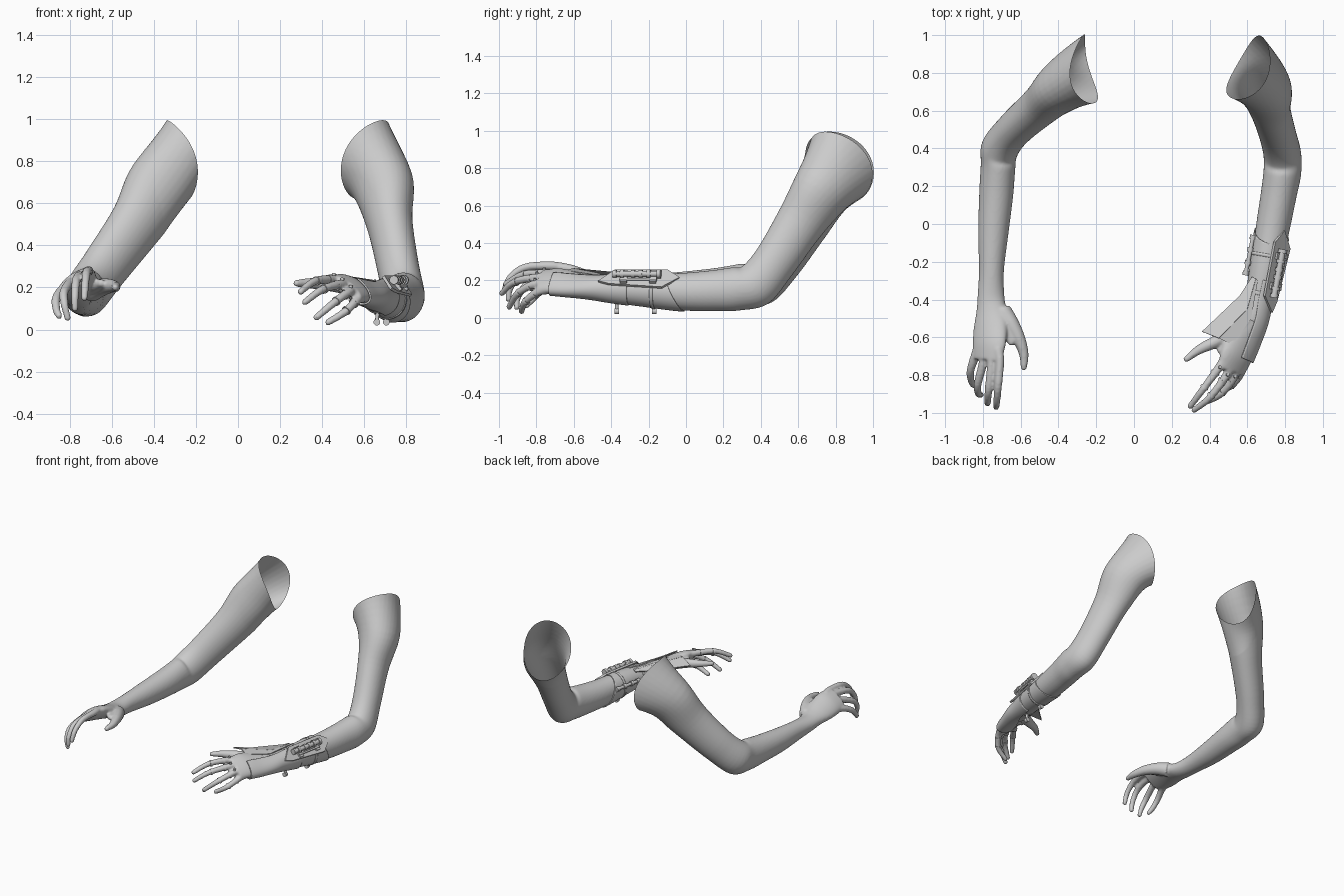
import bpy, bmesh, math
from mathutils import Vector as V

if "Cube" in bpy.data.objects:
    bpy.data.objects.remove(bpy.data.objects["Cube"])

grey = bpy.data.materials.new("plain_grey")
grey.diffuse_color = (0.6, 0.6, 0.6, 1)
grey.use_nodes = True
grey.node_tree.nodes["Principled BSDF"].inputs["Base Color"].default_value = grey.diffuse_color


def make(name, bm, smooth=True):
    bmesh.ops.recalc_face_normals(bm, faces=bm.faces[:])
    me = bpy.data.meshes.new(name)
    bm.to_mesh(me)
    bm.free()
    me.materials.append(grey)
    ob = bpy.data.objects.new(name, me)
    bpy.context.collection.objects.link(ob)
    bpy.context.view_layer.objects.active = ob
    ob.select_set(True)
    if smooth:
        bpy.ops.object.shade_smooth_by_angle(angle=math.radians(40))
    ob.select_set(False)
    return ob


def frames(rows, end=None):
    """Rows (x, y, z, half width, half height, tilt) to (centre, u, v) sections."""
    cs = [V(r[:3]) for r in rows] + ([end[0]] if end else [])
    out = []
    for i, r in enumerate(rows):
        t = (cs[min(i + 1, len(cs) - 1)] - cs[max(i - 1, 0)]).normalized()
        side = t.cross(V((0, 0, 1)))
        side = side.normalized() if side.length > 0.01 else V((1, 0, 0))
        up = side.cross(t)
        k = math.radians(r[5] if len(r) > 5 else 0)
        out.append((cs[i], (side * math.cos(k) + up * math.sin(k)) * r[3],
                    (up * math.cos(k) - side * math.sin(k)) * r[4]))
    return out + ([end] if end else [])


def refine(secs, steps=6):
    """Smooth curve through all sections."""
    out = []
    for i in range(len(secs) - 1):
        p = [secs[max(0, min(len(secs) - 1, i + k))] for k in (-1, 0, 1, 2)]
        for s in range(steps):
            t = s / steps
            out.append(tuple(0.5 * (2 * b + (c - a) * t + (2 * a - 5 * b + 4 * c - d) * t * t
                                    + (3 * b - a - 3 * c + d) * t ** 3) for a, b, c, d in zip(*p)))
    return out + [secs[-1]]


def loft(bm, secs, n=32, caps=True, lo=0.0, hi=1.0):
    full = hi - lo >= 1
    m = n if full else n + 1
    rings = []
    for c, u, v in secs:
        ang = [2 * math.pi * (lo + (hi - lo) * i / n) for i in range(m)]
        rings.append([bm.verts.new(c + u * math.cos(a) + v * math.sin(a)) for a in ang])
    for a, b in zip(rings, rings[1:]):
        for i in range(n):
            j = (i + 1) % m
            bm.faces.new((a[i], a[j], b[j], b[i]))
    if caps:
        bm.faces.new(rings[0])
        bm.faces.new(rings[-1])


def finger(bm, pts, r0, r1):
    """Tapered rounded tube along the joints."""
    k = len(pts) - 1
    rows = [(*p, r0 + (r1 - r0) * i / k, r0 + (r1 - r0) * i / k) for i, p in enumerate(pts)]
    loft(bm, refine(frames(rows), 4), 14)
    tip = bmesh.ops.create_uvsphere(bm, u_segments=12, v_segments=8, radius=r1)
    bmesh.ops.translate(bm, verts=tip["verts"], vec=V(pts[-1]))


def arm(name, rows, rim, bow, fingers, thumb, web):
    c, u, v = (V(p) for p in rim)
    n = u.cross(v).normalized()
    if n.z < 0:
        n = -n
    secs = refine(frames(rows, (c + n * 0.02, u, v)))
    bm = bmesh.new()
    loft(bm, secs)
    for f in fingers:
        finger(bm, f, 0.026, 0.0165)
    finger(bm, thumb, 0.052, 0.017)
    finger(bm, web, 0.035, 0.02)
    ob = make(name, bm, False)
    # fuse into one skin
    m = ob.modifiers.new("fuse", 'REMESH')
    m.mode, m.voxel_size = 'VOXEL', 0.0075
    s = ob.modifiers.new("soften", 'SMOOTH')
    s.factor, s.iterations = 0.5, 7
    for mod in ("fuse", "soften"):
        bpy.ops.object.modifier_apply(modifier=mod)
    # open the shoulder end and bow its rim into a saddle
    bm = bmesh.new()
    bm.from_mesh(ob.data)
    bmesh.ops.bisect_plane(bm, geom=bm.verts[:] + bm.edges[:] + bm.faces[:],
                           plane_co=c, plane_no=n, clear_outer=True)
    for w in bm.verts:
        p = w.co - c
        k = max(0, 1 - abs(p.dot(n)) / .2)
        if k and p.length < .5:
            w.co += n * bow * k * ((p.dot(u) / u.length_squared) ** 2
                                   - (p.dot(v) / v.length_squared) ** 2)
    for f in bm.faces:
        f.smooth = True
        f.material_index = 0
    bm.to_mesh(ob.data)
    bm.free()
    return secs


# bare arm
arm("bare_arm", [
    (-.778, -.72, .232, .088, .034, 35), (-.767, -.64, .225, .100, .044, 33),
    (-.76, -.55, .203, .095, .047, 25), (-.755, -.46, .18, .080, .050, 12),
    (-.757, -.38, .165, .071, .056), (-.755, -.25, .16, .066, .068),
    (-.745, -.05, .158, .08, .086), (-.73, .15, .165, .09, .10),
    (-.72, .30, .175, .092, .114), (-.71, .40, .19, .10, .124),
    (-.63, .505, .30, .097, .124), (-.485, .635, .50, .11, .14),
    (-.375, .735, .68, .138, .168)],
    ((-.267, .823, .82), (.035, -.178, -.015), (-.045, -.065, .195)), .033,
    [[(-.72, -.66, .27), (-.71, -.73, .278), (-.72, -.86, .27), (-.726, -.94, .215), (-.73, -.97, .15)],
     [(-.755, -.66, .25), (-.755, -.75, .255), (-.77, -.88, .23), (-.775, -.94, .16), (-.775, -.95, .10)],
     [(-.79, -.66, .22), (-.80, -.74, .22), (-.828, -.85, .175), (-.823, -.90, .11), (-.81, -.905, .055)],
     [(-.82, -.64, .19), (-.845, -.71, .178), (-.866, -.78, .14), (-.862, -.83, .09), (-.85, -.855, .065)]],
    [(-.70, -.46, .18), (-.65, -.53, .20), (-.608, -.61, .207), (-.583, -.69, .203), (-.583, -.76, .20)],
    [(-.71, -.52, .20), (-.67, -.585, .212), (-.65, -.625, .22)])

# armoured arm
fingers = [
    [(.49, -.69, .23), (.45, -.76, .237), (.365, -.875, .23), (.298, -.965, .18)],
    [(.52, -.72, .21), (.49, -.80, .215), (.40, -.92, .19), (.318, -.985, .13)],
    [(.55, -.72, .18), (.53, -.81, .18), (.46, -.90, .13), (.373, -.945, .058)],
    [(.585, -.72, .15), (.565, -.79, .14), (.51, -.86, .085), (.428, -.88, .034)]]
secs = arm("armoured_arm", [
    (.515, -.78, .193, .088, .034, -38), (.54, -.70, .197, .100, .044, -35),
    (.58, -.60, .182, .095, .049, -28), (.625, -.50, .165, .08, .055, -15),
    (.66, -.40, .155, .068, .065), (.70, -.22, .15, .08, .085),
    (.735, -.02, .14, .09, .10), (.765, .15, .145, .095, .11),
    (.785, .27, .155, .10, .117), (.785, .37, .175, .10, .122),
    (.76, .475, .30, .098, .118), (.722, .605, .50, .107, .132),
    (.69, .725, .68, .142, .165)],
    ((.613, .823, .823), (.094, .16, 0), (.065, -.068, .192)), .024,
    fingers,
    [(.595, -.50, .18), (.525, -.565, .205), (.44, -.62, .215), (.345, -.665, .22), (.278, -.715, .22)],
    [(.56, -.57, .19), (.50, -.635, .21), (.46, -.67, .22)])


def wrap(name, y0, y1, d, lo=0.0, hi=1.0, thick=.008, cut=None):
    """Shell that follows the armoured arm between two y positions."""
    part = [(c, u * (1 + d / u.length), v * (1 + d / v.length))
            for c, u, v in refine(secs, 4) if y0 <= c.y <= y1]
    bm = bmesh.new()
    loft(bm, part, 36, False, lo, hi)
    if cut:
        bmesh.ops.bisect_plane(bm, geom=bm.verts[:] + bm.edges[:] + bm.faces[:],
                               plane_co=V(cut[0]), plane_no=V(cut[1]), clear_outer=True)
    ob = make(name, bm)
    m = ob.modifiers.new("thickness", 'SOLIDIFY')
    m.thickness, m.offset = thick, 0


def rod(name, p, q, r, n=16):
    p, q = V(p), V(q)
    t = (q - p).normalized()
    a = t.orthogonal().normalized()
    bm = bmesh.new()
    loft(bm, [(p, a * r, t.cross(a) * r), (q, a * r, t.cross(a) * r)], n)
    make(name, bm)


def plate(name, pts, thick):
    bm = bmesh.new()
    bm.faces.new([bm.verts.new(p) for p in pts])
    m = make(name, bm, False).modifiers.new("thickness", 'SOLIDIFY')
    m.thickness, m.offset = thick, 0


# bracer sleeve, outer hand guard and straps
wrap("bracer_sleeve", -.52, .08, .004, thick=.006, cut=((.7, -.05, .135), (.06, .21, .10)))
wrap("hand_guard", -.70, -.30, .009, -.22, .25)
for y in (-.37, -.17):
    wrap("strap", y - .012, y + .012, .008, thick=.006)

# flared thumb guard, folded along its length
fold = [(.645, -.29, .232), (.60, -.45, .232), (.45, -.605, .262)]
plate("thumb_guard_inner", [(.36, -.57, .235), (.45, -.485, .225), (.56, -.38, .215),
                            (.625, -.28, .228)] + fold, .008)
plate("thumb_guard_outer", fold[::-1] + [(.655, -.30, .234), (.62, -.50, .228), (.52, -.64, .25)], .008)

# hexagonal mount, in a frame tilted outwards along the forearm
O = V((.755, -.24, .206))
W = V((.19, 1, 0)).normalized()
N = V((.72, -.137, .68)).normalized()
S = W.cross(N)


def at(w, s, n):
    return O + W * w + S * s + N * n


plate("hex_mount", [at(*p, .004) for p in
                    [(-.23, .02), (-.15, -.06), (.14, -.06), (.21, -.005), (.12, .065), (-.17, .04)]], .014)
rod("device_barrel", at(-.13, -.012, .03), at(.11, -.012, .03), .016)
rod("device_rod", at(-.11, .02, .022), at(.09, .02, .022), .007)
for w, r in ((-.14, .021), (-.10, .023), (-.04, .021), (.0, .021), (.045, .023), (.10, .024)):
    rod("device_collar", at(w - .01, -.012, .03), at(w + .01, -.012, .03), r)
for w in (-.09, .07):
    plate("device_bracket", [at(w + a, b, .016) for a, b in
                             ((-.018, -.04), (.018, -.04), (.018, .04), (-.018, .04))], .016)

# inner side device and buckles below
rod("inner_rod", (.592, -.26, .175), (.632, -.06, .175), .011)
for k in (0, .28, .62, .95):
    p = V((.592, -.26, .175)).lerp(V((.632, -.06, .175)), k)
    rod("inner_collar", p - W * .012, p + W * .012, .017)
for x, y in ((.665, -.37), (.71, -.17)):
    rod("buckle_post", (x, y, .09), (x - .005, y, .04), .009)
    rod("buckle_knob", (x - .005, y - .012, .035), (x - .005, y + .012, .035), .016)

# finger bands and knuckle studs
for f in fingers:
    k, m = V(f[1]), V(f[2])
    d = (m - k).normalized()
    for t in (.25, .9):
        p = k.lerp(m, t)
        rod("finger_band", p - d * .006, p + d * .006, .025 - .003 * t)
    up = V((.25, .1, .95))
    rod("knuckle_stud", k + up * .012, k + up * .032, .009, 10)
